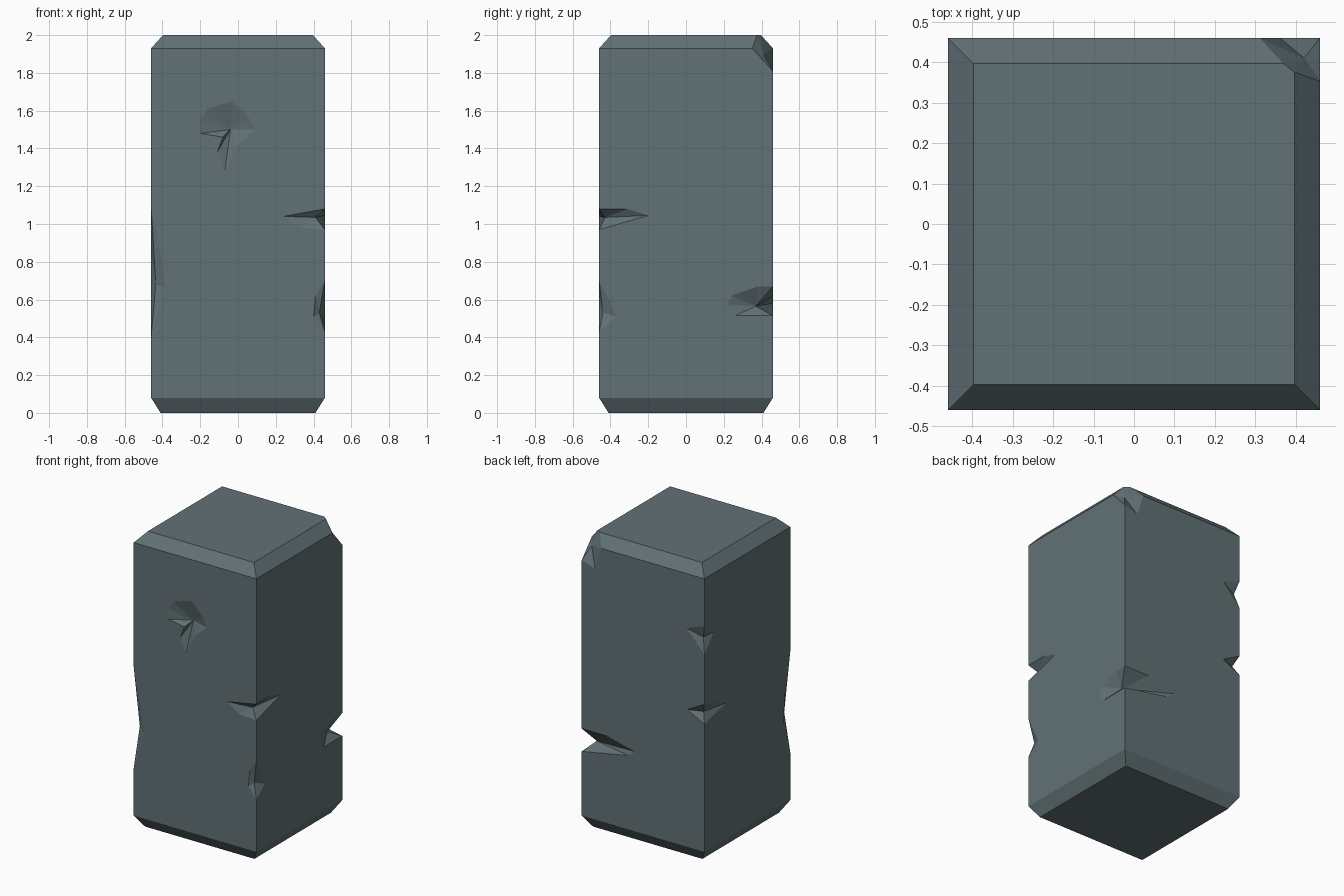
import bpy, bmesh
from mathutils import Vector

if "Cube" in bpy.data.objects:
    bpy.data.objects.remove(bpy.data.objects["Cube"])

H = 0.46  # half width of the block


def mesh_object(name, bm):
    bmesh.ops.recalc_face_normals(bm, faces=bm.faces)
    me = bpy.data.meshes.new(name)
    bm.to_mesh(me)
    bm.free()
    ob = bpy.data.objects.new(name, me)
    bpy.context.collection.objects.link(ob)
    return ob


# Stone block: square rings lofted upward, bevelled at both ends
bm = bmesh.new()
rings = []
for half, z in [(0.41, 0), (H, 0.08), (H, 1.93), (0.397, 2.0)]:
    rings.append([bm.verts.new((sx * half, sy * half, z))
                  for sx, sy in [(-1, -1), (1, -1), (1, 1), (-1, 1)]])
for a, b in zip(rings, rings[1:]):
    for i in range(4):
        j = (i + 1) % 4
        bm.faces.new((a[i], a[j], b[j], b[i]))
bm.faces.new(rings[0])
bm.faces.new(rings[-1])
block = mesh_object("stone_block", bm)

mat = bpy.data.materials.new("slate")
mat.diffuse_color = (0.12, 0.165, 0.18, 1)
mat.use_nodes = True
mat.node_tree.nodes["Principled BSDF"].inputs["Base Color"].default_value = mat.diffuse_color
block.data.materials.append(mat)


def chip(name, deep, outside, outline):
    """Carve a faceted chip: outline on the surface, fanned to a deep point."""
    bm = bmesh.new()
    d = Vector(deep)
    vd, vo = bm.verts.new(d), bm.verts.new(outside)
    loop = [bm.verts.new(d + (Vector(p) - d) * 1.08) for p in outline]
    for i, v in enumerate(loop):
        w = loop[(i + 1) % len(loop)]
        bm.faces.new((v, w, vd))
        bm.faces.new((w, v, vo))
    cutter = mesh_object(name, bm)
    cutter.hide_render = True
    mod = block.modifiers.new(name, 'BOOLEAN')
    mod.operation, mod.solver, mod.object = 'DIFFERENCE', 'EXACT', cutter
    bpy.context.view_layer.objects.active = block
    bpy.ops.object.modifier_apply(modifier=name)
    bpy.data.objects.remove(cutter)


def edge_chip(name, sx, sy, deep, top, bottom, xside, yside):
    """Chip on a vertical edge. xside: (x, z) on the y face, yside: (y, z) on the x face,
    both listed from top to bottom."""
    ex, ey = sx * H, sy * H
    outline = [(ex, ey, top)] + [(x, ey, z) for x, z in xside]
    outline += [(ex, ey, bottom)] + [(ex, y, z) for y, z in reversed(yside)]
    chip(name, deep, (sx * 0.62, sy * 0.62, deep[2]), outline)


# Chips on the four vertical edges
edge_chip("front_right_notch", 1, -1, (0.41, -0.43, 1.035), 1.08, 0.97,
          [(0.24, 1.04), (0.33, 0.98)], [(-0.31, 1.08), (-0.20, 1.045)])
edge_chip("front_right_low_chip", 1, -1, (0.43, -0.44, 0.53), 0.70, 0.43,
          [(0.41, 0.62), (0.40, 0.51)], [(-0.41, 0.60), (-0.37, 0.51)])
edge_chip("front_left_chip", -1, -1, (-0.435, -0.43, 0.68), 1.09, 0.40,
          [(-0.42, 0.90), (-0.385, 0.66)], [(-0.40, 0.85), (-0.39, 0.62)])
edge_chip("back_right_notch", 1, 1, (0.41, 0.37, 0.565), 0.67, 0.515,
          [(0.27, 0.67), (0.06, 0.62), (0.11, 0.58)],
          [(0.38, 0.67), (0.24, 0.62), (0.22, 0.57), (0.26, 0.515)])
edge_chip("back_left_high_chip", -1, 1, (-0.435, 0.435, 1.52), 1.61, 1.42,
          [(-0.325, 1.56)], [(0.36, 1.53)])
edge_chip("back_left_mid_chip", -1, 1, (-0.43, 0.425, 1.01), 1.08, 0.945,
          [(-0.33, 1.01)], [(0.30, 1.04), (0.225, 1.0)])

# Broken top corner at the back right
chip("corner_chip", (0.42, 0.41, 1.90), (0.65, 0.65, 2.15),
     [(0.31, H, 1.93), (0.368, 0.397, 2.0), (0.397, 0.375, 2.0),
      (H, 0.355, 1.925), (H, H, 1.81), (0.36, H, 1.78)])

# Shallow gouge in the front face
chip("front_gouge", (-0.04, -0.42, 1.50), (-0.04, -0.6, 1.50),
     [(x, -H, z) for x, z in [(-0.03, 1.65), (0.06, 1.56), (0.09, 1.50), (0.0, 1.42),
                              (-0.07, 1.28), (-0.11, 1.38), (-0.08, 1.46),
                              (-0.20, 1.48), (-0.20, 1.55), (-0.16, 1.61)]])
